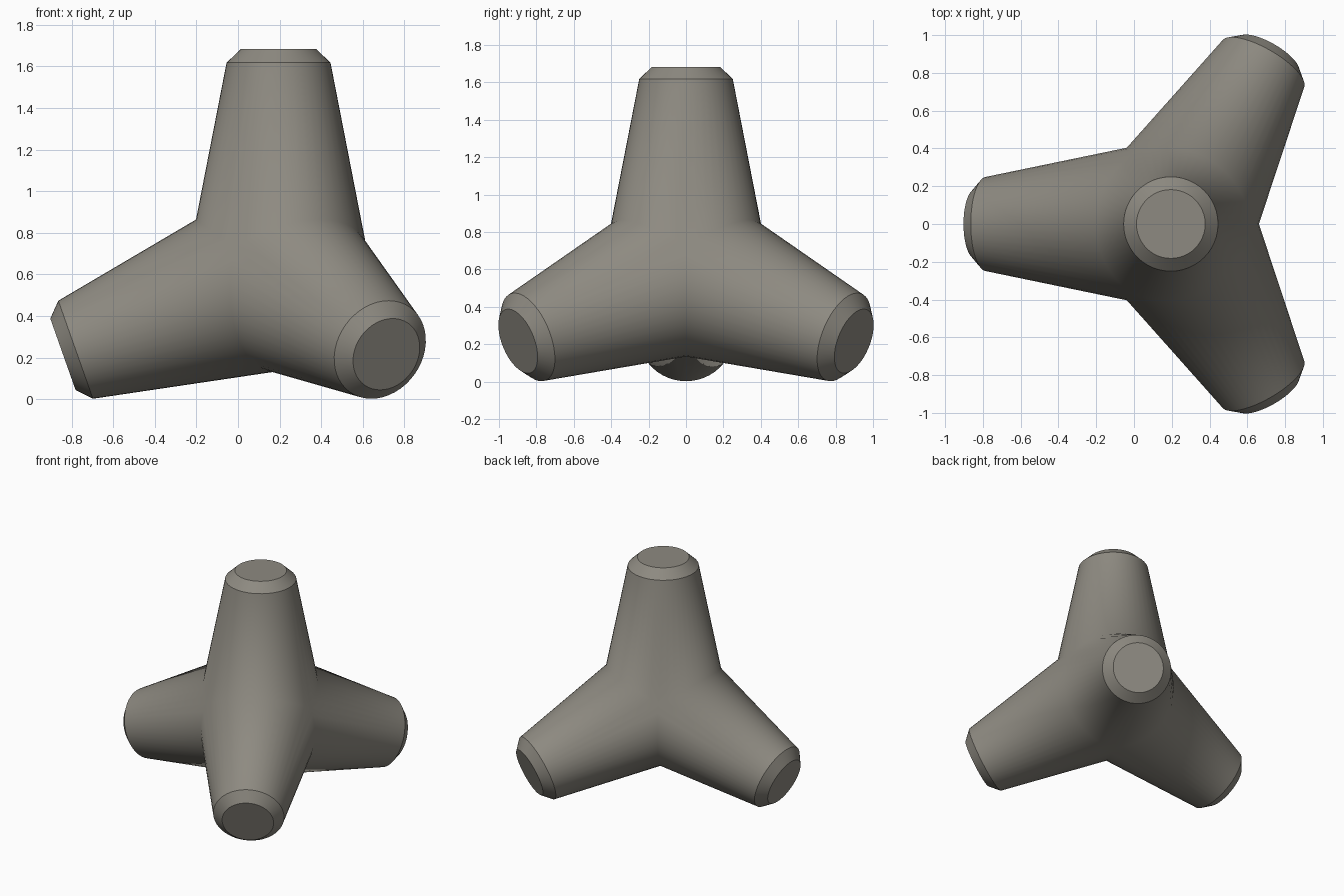
import bpy, bmesh, math
from mathutils import Vector

if "Cube" in bpy.data.objects:
    bpy.data.objects.remove(bpy.data.objects["Cube"], do_unlink=True)

SEGMENTS = 48
CENTRE = Vector((0.195, 0, 0.583))
LENGTH, SHOULDER = 1.1, 1.035      # distance along a leg to its cap and to its chamfer
CAP_R, SHOULDER_R = 0.182, 0.25
TAPER = 0.195
ROOT_R = SHOULDER_R + TAPER * SHOULDER

# Concrete material
mat = bpy.data.materials.new("grey concrete")
mat.use_nodes = True
colour = (0.27, 0.255, 0.22, 1)
mat.diffuse_color = colour
bsdf = mat.node_tree.nodes["Principled BSDF"]
bsdf.inputs["Base Color"].default_value = colour
bsdf.inputs["Roughness"].default_value = 0.9

# Four leg directions: one up, three splayed down
axes = [Vector((0, 0, 1))]
for deg in (60, 180, 300):
    a = math.radians(deg)
    axes.append(Vector((math.cos(a), math.sin(a), 0)) * math.sqrt(8) / 3 - Vector((0, 0, 1 / 3)))

bm = bmesh.new()


def add_leg(axis, others):
    """Tapered leg with a chamfered tip, its root mitred against the other legs."""
    u = (others[0] - axis * others[0].dot(axis)).normalized()
    v = axis.cross(u)
    rings = [[], [], []]
    for i in range(SEGMENTS):
        a = math.tau * i / SEGMENTS
        out = u * math.cos(a) + v * math.sin(a)
        c = 0.75 * max(out.dot(o) for o in others)
        t = ROOT_R * c / (1 + TAPER * c)
        profile = ((t, ROOT_R - TAPER * t), (SHOULDER, SHOULDER_R), (LENGTH, CAP_R))
        for ring, (d, r) in zip(rings, profile):
            ring.append(bm.verts.new(CENTRE + axis * d + out * r))
    for low, high in zip(rings, rings[1:]):
        for i in range(SEGMENTS):
            j = (i + 1) % SEGMENTS
            bm.faces.new((low[i], low[j], high[j], high[i])).smooth = True
    bm.faces.new(rings[2])
    # Crisp edges at the chamfer and the cap
    for ring in rings[1:]:
        for i in range(SEGMENTS):
            bm.edges.get((ring[i - 1], ring[i])).smooth = False


for axis in axes:
    add_leg(axis, [o for o in axes if o is not axis])

# Weld the mitred roots into one continuous body
bmesh.ops.remove_doubles(bm, verts=bm.verts[:], dist=0.0005)
bmesh.ops.recalc_face_normals(bm, faces=bm.faces[:])

mesh = bpy.data.meshes.new("four_legged_block")
bm.to_mesh(mesh)
bm.free()
mesh.materials.append(mat)
block = bpy.data.objects.new("four_legged_block", mesh)
bpy.context.collection.objects.link(block)
